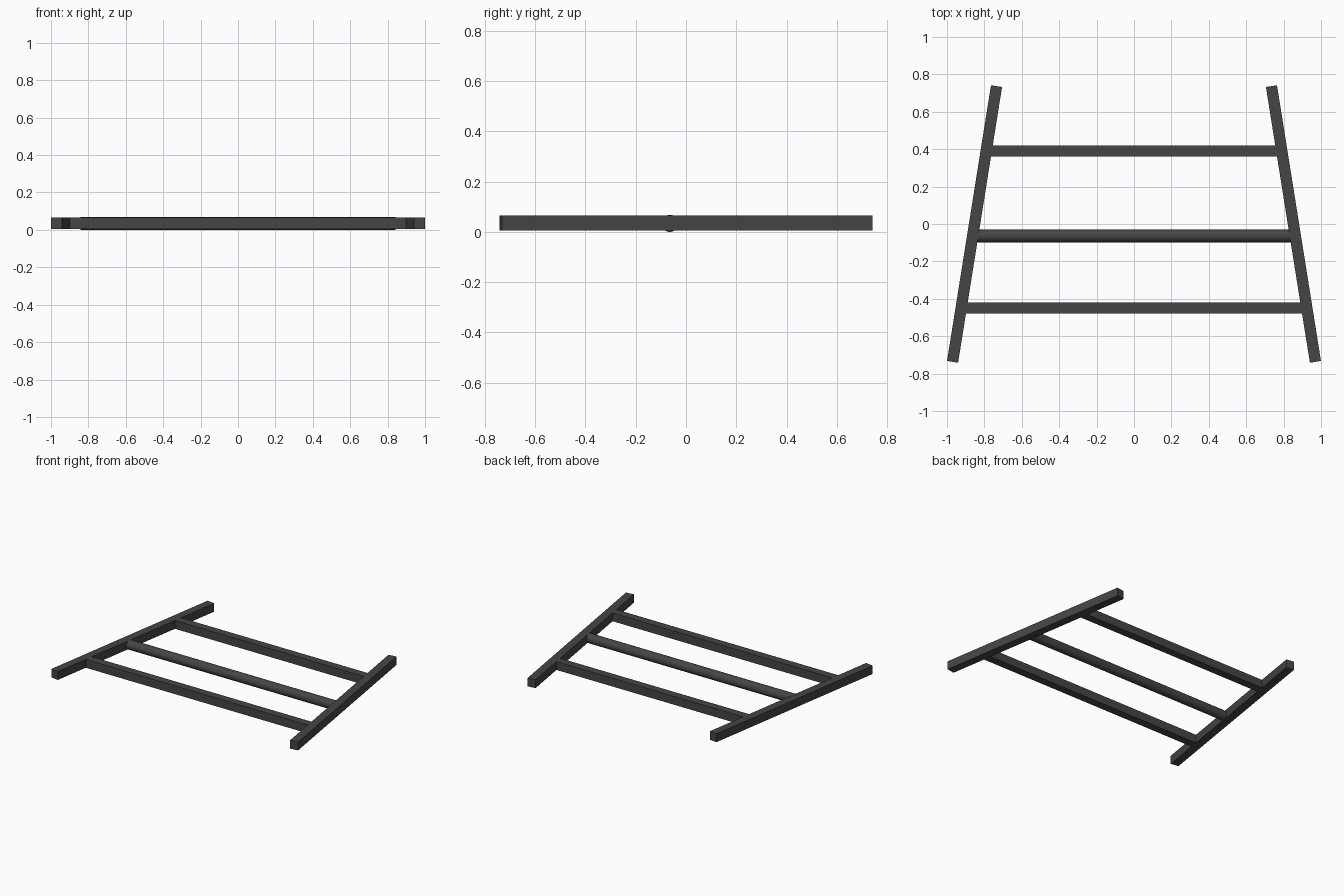
import bpy
import math

if "Cube" in bpy.data.objects:
    bpy.data.objects.remove(bpy.data.objects["Cube"])

Z_LOW, Z_TOP = 0.005, 0.066
Z_MID, HEIGHT = (Z_LOW + Z_TOP) / 2, Z_TOP - Z_LOW


def box(name, size, loc, angle=0.0):
    bpy.ops.mesh.primitive_cube_add(size=1, location=loc, rotation=(0, 0, angle))
    ob = bpy.context.object
    ob.name = name
    ob.scale = size
    bpy.ops.object.transform_apply(location=False, rotation=False, scale=True)
    mat = bpy.data.materials.get("dark_metal")
    ob.data.materials.append(mat)
    return ob


metal = bpy.data.materials.new("dark_metal")
metal.diffuse_color = (0.06, 0.06, 0.06, 1)
metal.use_nodes = True
metal.node_tree.nodes["Principled BSDF"].inputs["Base Color"].default_value = metal.diffuse_color

# Two splayed side rails, wider apart at the front
dx, dy = 0.235, 1.474
for side, label in ((-1, "left"), (1, "right")):
    box(f"{label}_side_rail", (0.06, math.hypot(dx, dy), HEIGHT),
        (side * 0.8525, 0, Z_MID), side * math.atan2(dx, dy))

# Square cross bars, ends tucked into the rails
box("back_cross_bar", (1.54, 0.058, HEIGHT), (0, 0.391, Z_MID))
box("front_cross_bar", (1.81, 0.058, HEIGHT), (0, -0.449, Z_MID))

# Round middle bar
bpy.ops.mesh.primitive_cylinder_add(vertices=32, radius=0.034, depth=1.685,
                                    location=(0, -0.064, 0.034),
                                    rotation=(0, math.pi / 2, 0))
bar = bpy.context.object
bar.name = "round_middle_bar"
bar.data.materials.append(metal)
bpy.ops.object.shade_smooth_by_angle()
